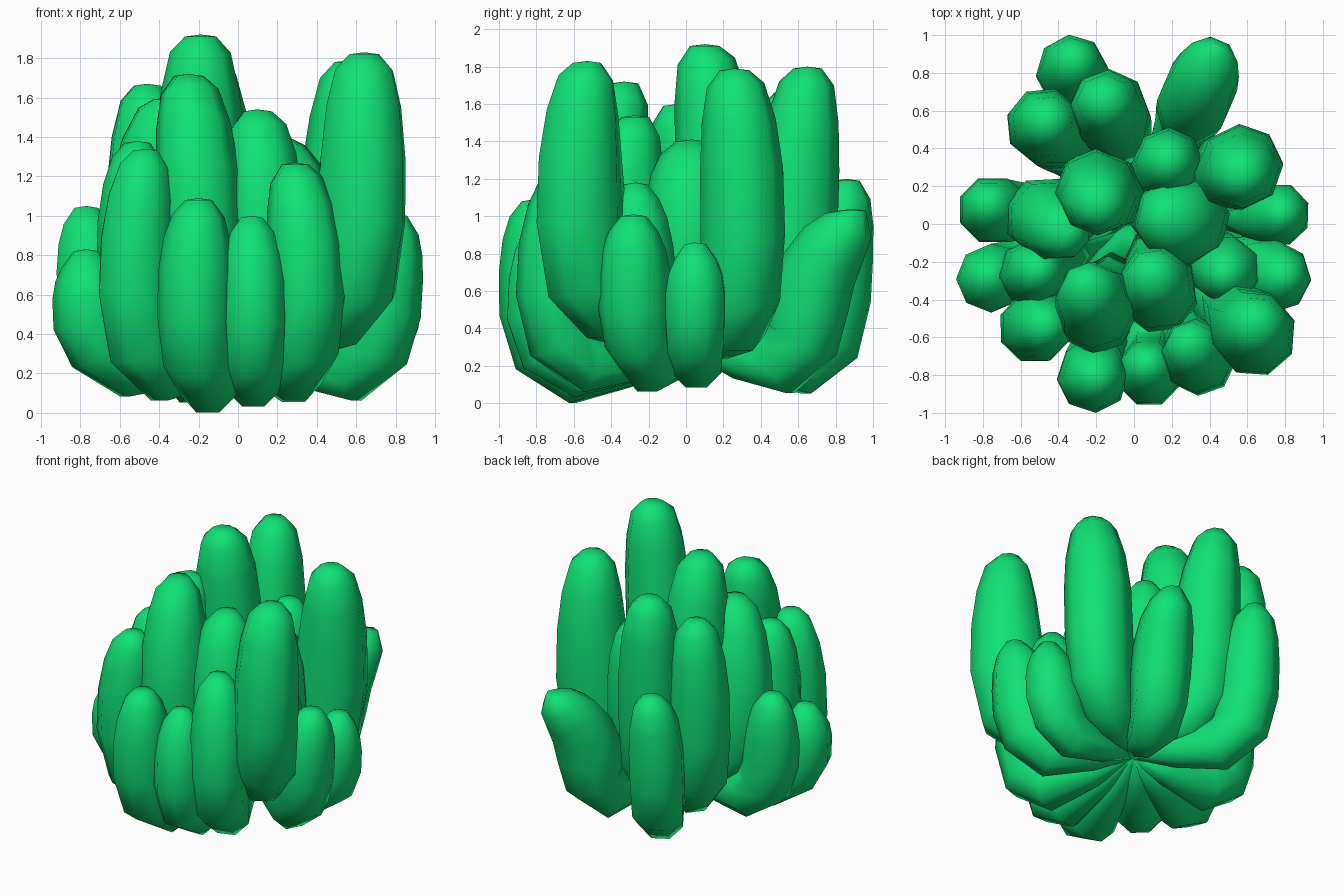
import bpy, bmesh, math
from mathutils import Vector

cube = bpy.data.objects.get("Cube")
if cube:
    bpy.data.objects.remove(cube, do_unlink=True)

green = bpy.data.materials.new("leaf_green")
green.use_nodes = True
colour = (0.005, 0.75, 0.175, 1)
green.diffuse_color = colour
green.node_tree.nodes["Principled BSDF"].inputs["Base Color"].default_value = colour

SIDES = 8
ROOT = Vector((0.07, 0.07, 0.27))


def stalk(name, body, tip, height, r, low, fill=0.4):
    """A fleshy finger: leaves the shared root sideways, bends up, rounds off."""
    out = Vector((*body, 0))
    end = Vector((*tip, 0))
    start = Vector((ROOT.x, ROOT.y, 0))
    away = out - start
    side = Vector((-away.y, away.x, 0)).normalized()

    def at(reach, z, lean=0):
        p = start.lerp(out, reach).lerp(end, lean)
        p.z = z
        return p

    knee = low + 1.45 * r
    shoulder = height - 0.09
    span = shoulder - knee
    # Each ring: centre, radius, how far its inner half is thickened
    path = [
        (ROOT, 0.03, 0),
        (at(0.35, (ROOT.z + low + 0.8 * r) / 2), 0.58 * r, 0.6),
        (at(0.75, low + 0.78 * r), 0.84 * r, 1),
        (at(0.94, knee), 0.95 * r, 1),
        (at(1, knee + span * 0.3), r, 0.7),
        (at(1, knee + span * 0.6, 0.2), r, 0.3),
        (at(1, knee + span * 0.83, 0.55), 0.9 * r, 0.1),
        (at(1, shoulder, 0.9), 0.7 * r, 0),
        (at(1, height - 0.01, 1), 0.36 * r, 0),
    ]
    bm = bmesh.new()
    rings = []
    for i, (p, radius, inner) in enumerate(path):
        before = path[max(i - 1, 0)][0]
        after = path[min(i + 1, len(path) - 1)][0]
        along = (after - before).normalized()
        if i == len(path) - 1:
            along = Vector((0, 0, 1))
        u = (side - along * side.dot(along)).normalized()
        v = along.cross(u)
        ring = []
        for k in range(SIDES):
            a = math.tau * (k + 0.5) / SIDES
            inward = math.sin(a) * (1 + inner * fill if math.sin(a) > 0 else 1)
            ring.append(bm.verts.new(p + radius * (u * math.cos(a) + v * inward)))
        rings.append(ring)
    for a, b in zip(rings, rings[1:]):
        for k in range(SIDES):
            n = (k + 1) % SIDES
            bm.faces.new((a[k], a[n], b[n], b[k]))
    bm.faces.new(rings[0][::-1])
    apex = bm.verts.new(at(1, height, 1))
    for k in range(SIDES):
        bm.faces.new((rings[-1][k], rings[-1][(k + 1) % SIDES], apex))
    bmesh.ops.recalc_face_normals(bm, faces=bm.faces)
    mesh = bpy.data.meshes.new(name)
    bm.to_mesh(mesh)
    bm.free()
    mesh.materials.append(green)
    for poly in mesh.polygons:
        poly.use_smooth = True
    ob = bpy.data.objects.new(name, mesh)
    bpy.context.collection.objects.link(ob)


# Each row: body centre, tip centre, height, radius, lowest point, inner fill
# Outer ring of short stalks
stalk("front_stalk", (-.22, -.81), (-.2, -.81), 1.09, .19, 0)
stalk("front_left_stalk", (.08, -.8), (.07, -.75), 1.0, .17, .03)
stalk("front_left_mid_stalk", (.35, -.72), (.29, -.64), 1.27, .19, .06)
stalk("front_right_stalk", (-.53, -.55), (-.47, -.54), 1.34, .19, .06)
stalk("right_front_stalk", (-.76, -.29), (-.77, -.28), .83, .18, .08)
stalk("right_stalk", (-.75, .07), (-.77, .1), 1.05, .18, .1)
stalk("left_front_stalk", (.74, -.28), (.79, -.28), 1.01, .19, .06, .9)
stalk("left_stalk", (.76, .05), (.78, .05), .86, .17, .08, .9)
stalk("back_left_stalk", (.33, .67), (.42, .89), 1.04, .2, .05)
stalk("back_right_stalk", (-.33, .8), (-.32, .86), 1.2, .19, .05)

# Tall stalks
stalk("tall_front_left", (.64, -.59), (.64, -.53), 1.83, .22, .33, .6)
stalk("tall_front", (-.2, -.48), (-.25, -.33), 1.72, .21, .3, .7)
stalk("tall_centre", (-.2, .18), (-.19, .1), 1.92, .22, .3, .3)
stalk("tall_left", (.57, .31), (.57, .26), 1.79, .22, .25, .5)
stalk("tall_back", (-.13, .6), (-.16, .65), 1.8, .21, .25, .5)
stalk("tall_back_right", (-.48, .52), (-.46, .54), 1.67, .2, .2, .6)

# Inner stalks filling the middle
stalk("inner_right", (-.48, .04), (-.36, -.05), 1.6, .21, .25, .8)
stalk("inner_front_right", (-.54, -.26), (-.51, -.25), 1.38, .18, .2, .9)
stalk("inner_front", (.13, -.37), (.1, -.27), 1.54, .21, .25, .7)
stalk("inner_back", (.18, .32), (.18, .33), 1.42, .19, .25, .4)
stalk("inner_centre", (.27, .02), (.17, .03), 1.41, .24, .3, .3)
stalk("inner_left", (.5, -.25), (.48, -.27), 1.18, .18, .2, .9)
